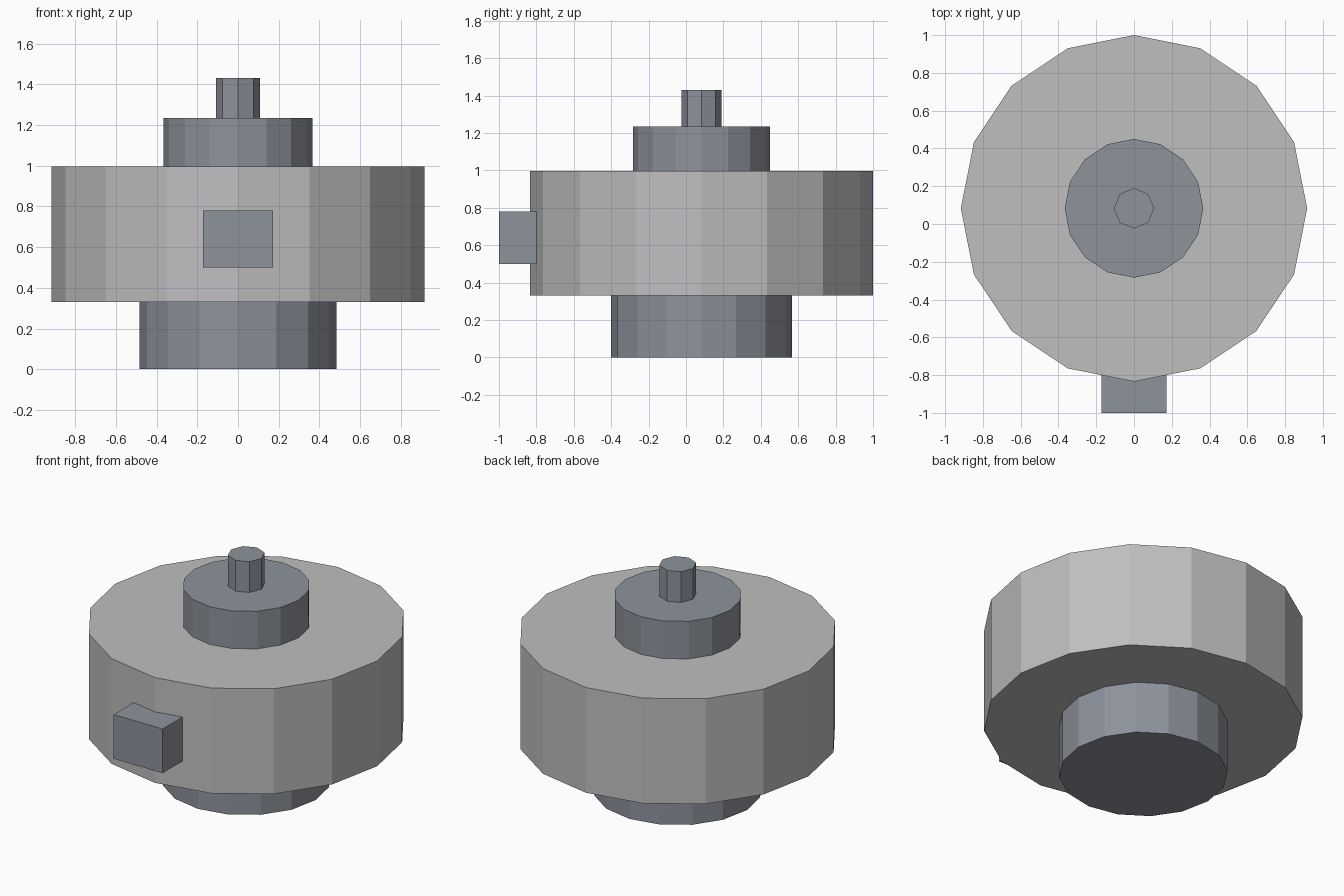
import bpy
import math

if "Cube" in bpy.data.objects:
    bpy.data.objects.remove(bpy.data.objects["Cube"])

CY = 0.083  # y of the common vertical axis


def material(name, rgb):
    m = bpy.data.materials.new(name)
    m.diffuse_color = (*rgb, 1)
    m.use_nodes = True
    m.node_tree.nodes["Principled BSDF"].inputs["Base Color"].default_value = m.diffuse_color
    return m


light_grey = material("light grey", (0.52, 0.52, 0.53))
slate_grey = material("slate grey", (0.27, 0.29, 0.33))


def drum(name, radius, z0, z1, sides, mat):
    """Upright flat-faced prism with a corner on the y axis."""
    bpy.ops.mesh.primitive_cylinder_add(
        vertices=sides, radius=radius, depth=z1 - z0,
        location=(0, CY, (z0 + z1) / 2))
    ob = bpy.context.object
    ob.name = name
    ob.data.materials.append(mat)


# Stacked round parts, from the bottom up
drum("base_drum", 0.485, 0.0, 0.33, 16, slate_grey)
drum("main_body", 0.917, 0.33, 0.997, 16, light_grey)
drum("top_collar", 0.367, 0.997, 1.235, 16, slate_grey)
drum("top_shaft", 0.107, 1.235, 1.43, 8, slate_grey)

# Front block, set slightly into the body
bpy.ops.mesh.primitive_cube_add(size=1, location=(0, -0.885, 0.64))
block = bpy.context.object
block.name = "front_block"
block.scale = (0.342, 0.23, 0.28)
block.data.materials.append(slate_grey)
